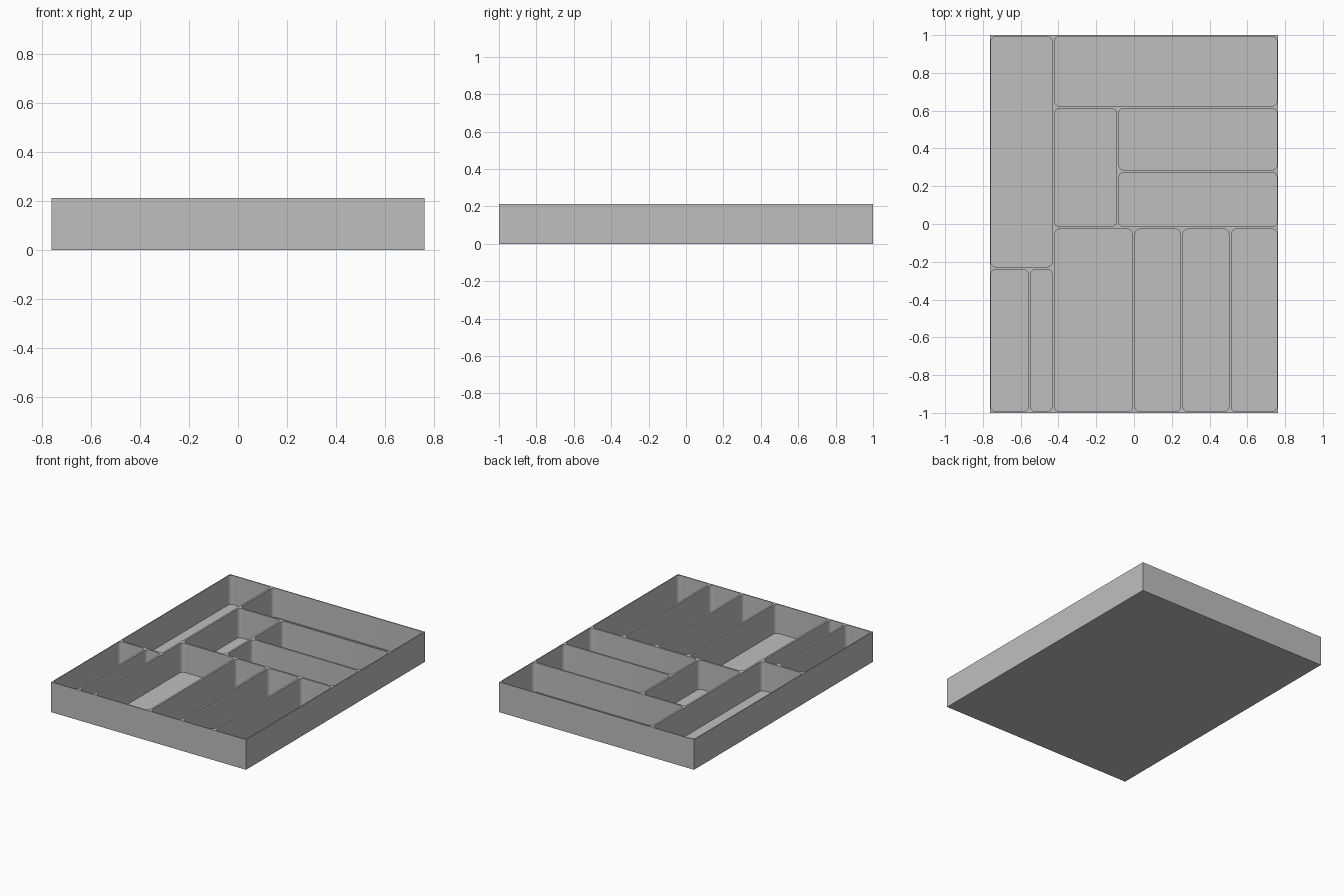
import bpy
import bmesh
from math import radians

cube = bpy.data.objects.get("Cube")
if cube:
    bpy.data.objects.remove(cube, do_unlink=True)

WIDTH, LENGTH, HEIGHT = 1.526, 2.0, 0.213
FLOOR = 0.007
CORNER = 0.027

grey = bpy.data.materials.new("plain grey")
grey.use_nodes = True
colour = (0.52, 0.52, 0.52, 1)
grey.diffuse_color = colour
grey.node_tree.nodes["Principled BSDF"].inputs["Base Color"].default_value = colour


def add_box(bm, x0, x1, y0, y1, z0, z1):
    """Add a box by its limits and return its vertical edges."""
    verts = bmesh.ops.create_cube(bm, size=1)["verts"]
    for v in verts:
        v.co = (x1 if v.co.x > 0 else x0,
                y1 if v.co.y > 0 else y0,
                z1 if v.co.z > 0 else z0)
    edges = {e for v in verts for e in v.link_edges}
    return [e for e in edges if abs(e.verts[0].co.z - e.verts[1].co.z) > 0.01]


def make_object(name, bm):
    bmesh.ops.recalc_face_normals(bm, faces=bm.faces)
    mesh = bpy.data.meshes.new(name)
    bm.to_mesh(mesh)
    bm.free()
    mesh.materials.append(grey)
    obj = bpy.data.objects.new(name, mesh)
    bpy.context.collection.objects.link(obj)
    return obj


# Solid block of the tray
bm = bmesh.new()
add_box(bm, -WIDTH / 2, WIDTH / 2, -LENGTH / 2, LENGTH / 2, 0, HEIGHT)
tray = make_object("organizer_tray", bm)

# Shared wall lines of the compartments
left, right, front, back = -0.757, 0.757, -0.993, 0.993
side_l, side_r = -0.434, -0.421
mid_lo, mid_hi = -0.027, -0.014

compartments = [
    # long side compartment and the two slots in front of it
    (left, side_l, -0.227, back),
    (left, -0.56, front, -0.24),
    (-0.547, side_l, front, -0.24),
    # wide back compartment
    (side_r, right, 0.625, back),
    # middle compartments
    (side_r, -0.093, mid_hi, 0.612),
    (-0.08, right, 0.286, 0.612),
    (-0.08, right, mid_hi, 0.273),
    # front row
    (side_r, -0.007, front, mid_lo),
    (0.006, 0.247, front, mid_lo),
    (0.26, 0.502, front, mid_lo),
    (0.515, right, front, mid_lo),
]

# Rounded cutters for the compartments
bm = bmesh.new()
uprights = []
for x0, x1, y0, y1 in compartments:
    uprights += add_box(bm, x0, x1, y0, y1, FLOOR, HEIGHT + 0.1)
bmesh.ops.bevel(bm, geom=uprights, offset=CORNER, segments=6,
                profile=0.5, affect='EDGES')
cutter = make_object("compartment_cutter", bm)
cutter.hide_render = True

# Hollow out the tray and apply the cut
cut = tray.modifiers.new("compartments", 'BOOLEAN')
cut.operation = 'DIFFERENCE'
cut.solver = 'EXACT'
cut.object = cutter
bpy.ops.object.select_all(action='DESELECT')
tray.select_set(True)
bpy.context.view_layer.objects.active = tray
bpy.ops.object.modifier_apply(modifier=cut.name)
bpy.data.objects.remove(cutter, do_unlink=True)

# Smooth rounded corners, crisp rims
bpy.ops.object.shade_smooth_by_angle(angle=radians(30))
